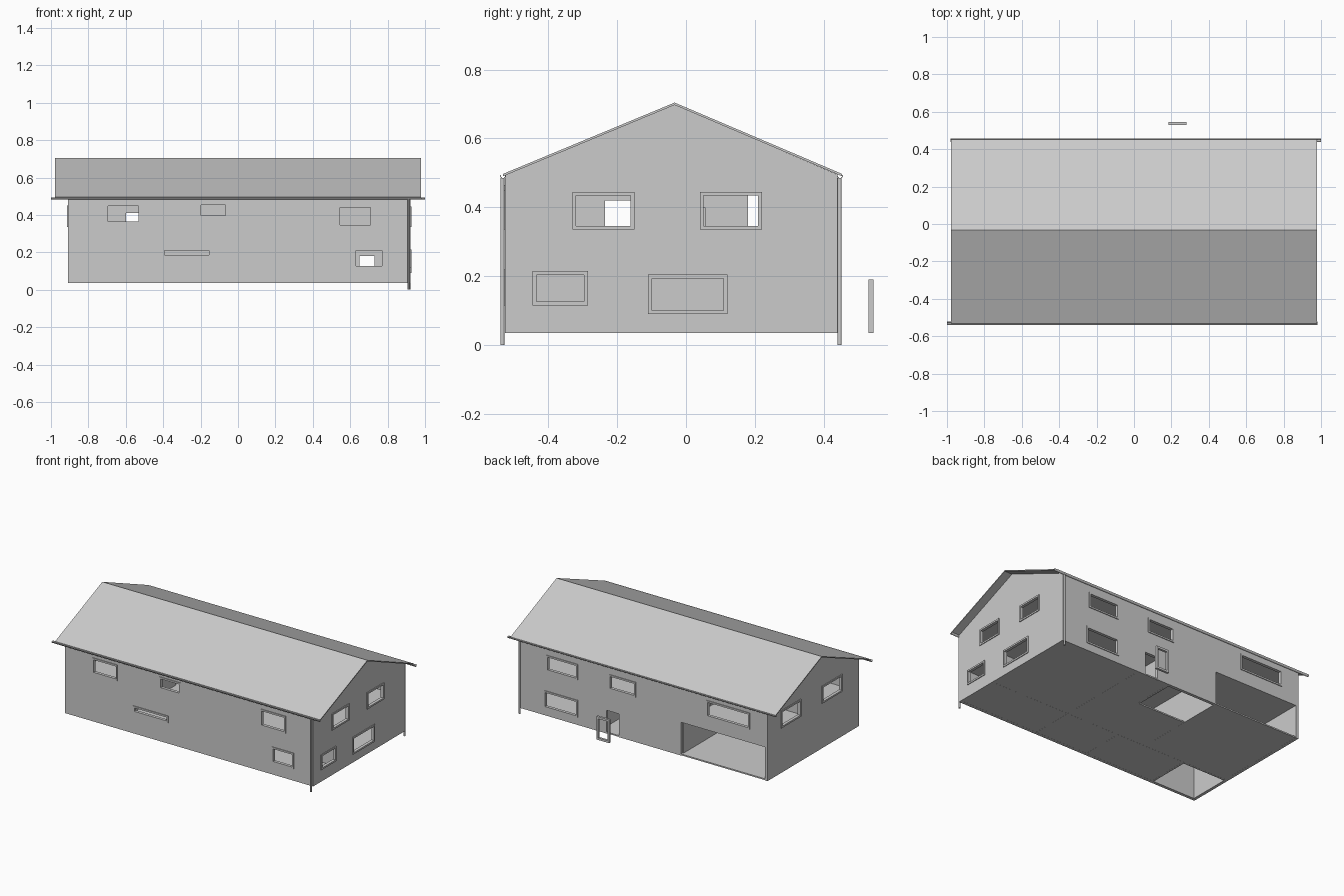
import bpy, bmesh, math
from mathutils import Vector

if "Cube" in bpy.data.objects:
    bpy.data.objects.remove(bpy.data.objects["Cube"])

X0, X1, Y0, Y1 = -0.91, 0.922, -0.525, 0.44   # outer wall faces
BASE, EAVE, RIDGE_Y, RIDGE_Z = 0.035, 0.495, -0.033, 0.698
T = 0.02                                       # wall thickness


def finish(name, bm):
    bmesh.ops.recalc_face_normals(bm, faces=bm.faces)
    me = bpy.data.meshes.new(name)
    bm.to_mesh(me)
    bm.free()
    ob = bpy.data.objects.new(name, me)
    bpy.context.collection.objects.link(ob)
    return ob


def panel(name, axis, pos, rect, thick, holes=(), peak=None):
    """Slab normal to axis, centred at pos; rect and holes are (u0, u1, v0, v1)."""
    def point(u, v):
        return {'x': (pos, u, v), 'y': (u, pos, v), 'z': (u, v, pos)}[axis]
    cuts = [rect, *holes]
    us = sorted({round(c, 4) for r in cuts for c in r[:2] if rect[0] <= c <= rect[1]})
    vs = sorted({round(c, 4) for r in cuts for c in r[2:] if rect[2] <= c <= rect[3]})
    bm = bmesh.new()
    grid = [[bm.verts.new(point(u, v)) for v in vs] for u in us]
    for i in range(len(us) - 1):
        for j in range(len(vs) - 1):
            cu, cv = (us[i] + us[i + 1]) / 2, (vs[j] + vs[j + 1]) / 2
            if not any(h[0] < cu < h[1] and h[2] < cv < h[3] for h in holes):
                bm.faces.new((grid[i][j], grid[i + 1][j], grid[i + 1][j + 1], grid[i][j + 1]))
    if peak:
        bm.faces.new([c[-1] for c in reversed(grid)] + [bm.verts.new(point(*peak))])
    bmesh.ops.delete(bm, geom=[v for v in bm.verts if not v.link_faces], context='VERTS')
    ob = finish(name, bm)
    mod = ob.modifiers.new("thickness", 'SOLIDIFY')
    mod.thickness, mod.offset = thick, 0
    return ob


def frame(name, axis, pos, r, bar=0.011, thick=0.02):
    panel(name, axis, pos, r, thick, [(r[0] + bar, r[1] - bar, r[2] + bar, r[3] - bar)])


def extrude_x(name, profile, x0, x1, closed=True):
    bm = bmesh.new()
    a = [bm.verts.new((x0, y, z)) for y, z in profile]
    b = [bm.verts.new((x1, y, z)) for y, z in profile]
    n = len(profile)
    for i in range(n if closed else n - 1):
        j = (i + 1) % n
        bm.faces.new((a[i], a[j], b[j], b[i]))
    if closed:
        bm.faces.new(a)
        bm.faces.new(b)
    return finish(name, bm)


# Outer walls with window openings and frames
front = [(-0.705, -0.52, 0.355, 0.46), (-0.21, -0.055, 0.385, 0.465),
         (0.535, 0.72, 0.335, 0.45), (-0.405, -0.145, 0.175, 0.22),
         (0.62, 0.78, 0.115, 0.22)]
back = [(0.49, 0.72, 0.335, 0.44), (0.49, 0.74, 0.085, 0.20),
        (0.06, 0.26, 0.335, 0.435), (-0.78, -0.46, 0.345, 0.455)]
right = [(-0.33, -0.15, 0.335, 0.445), (0.04, 0.22, 0.335, 0.445),
         (-0.445, -0.285, 0.115, 0.215), (-0.11, 0.12, 0.09, 0.205)]
left = [(0.09, 0.30, 0.335, 0.45), (-0.345, -0.13, 0.335, 0.45)]
door = (0.185, 0.28, BASE, 0.19)
garage = (X0, -0.27, BASE, 0.275)

h = T / 2
long_rect = (X0, X1, BASE, EAVE)
end_rect = (Y0, Y1, BASE, EAVE)
panel("front_wall", 'y', Y0 + h, long_rect, T, front)
panel("back_wall", 'y', Y1 - h, long_rect, T, back + [door, garage])
panel("right_gable_wall", 'x', X1 - h, end_rect, T, right, (RIDGE_Y, RIDGE_Z))
panel("left_gable_wall", 'x', X0 + h, end_rect, T, left, (RIDGE_Y, RIDGE_Z))
for side, axis, pos, wins in (("front", 'y', Y0, front), ("back", 'y', Y1, back),
                              ("right", 'x', X1, right), ("left", 'x', X0, left)):
    for r in wins:
        frame(side + "_window_frame", axis, pos + (0.005 if pos < 0 else -0.005), r)

# Door frame standing away from the wall
frame("door_frame", 'y', 0.5375, (0.185, 0.28, BASE, 0.19), 0.014, 0.015)

# Floors and attic ceiling
inner = (X0 + T, X1 - T, Y0 + T, Y1 - T)
panel("ground_floor", 'z', BASE + 0.005, (X0 + 0.002, X1 - 0.002, Y0 + 0.002, Y1 - 0.002), 0.009,
      [(-0.27, 0.09, 0.15, 0.438), (-0.908, -0.57, -0.523, -0.22)])
panel("upper_floor", 'z', 0.266, (X0 + T, X1 - T, Y0 + T, Y1), 0.018)
panel("attic_floor", 'z', 0.485, inner, 0.01)

# Inner walls with doorways
low, high = (BASE, 0.257), (0.275, 0.48)
panel("lower_spine_wall", 'y', -0.22, (X0 + T, X1 - T, *low), 0.012,
      [(0.65, 0.73, BASE, 0.18), (0.15, 0.23, BASE, 0.18)])
for x in (-0.27, 0.09, 0.33):
    y0 = 0.15 if x == 0.09 else -0.214
    panel("lower_cross_wall", 'x', x, (y0, Y1 - T, *low), 0.012)
for x in (-0.57, -0.06, 0.33):
    panel("lower_front_cross_wall", 'x', x, (Y0 + T, -0.226, *low), 0.012)
panel("upper_spine_wall", 'y', -0.04, (X0 + T, 0.71, *high), 0.012,
      [(-0.6, -0.52, 0.275, 0.41)])
for x in (-0.3, 0.33):
    panel("upper_cross_wall", 'x', x, (Y0 + T, 0.18, *high), 0.012,
          [(-0.235, -0.15, 0.275, 0.42), (-0.02, 0.055, 0.275, 0.40)])

# Roof: one thin folded section
extrude_x("roof", [(-0.531, 0.497), (RIDGE_Y, 0.704), (0.453, 0.497),
                   (0.453, 0.490), (RIDGE_Y, 0.697), (-0.531, 0.490)], -0.978, 0.978)

# Half-round gutters and downpipes
for side, y, x0, x1, px, py in (("front", -0.531, -1.0, 0.98, 0.912, -0.533),
                                ("back", 0.447, -0.98, 1.0, 0.915, 0.446)):
    arc = [(y + 0.009 * math.cos(a), 0.494 + 0.011 * math.sin(a))
           for a in (math.pi + math.pi * k / 8 for k in range(9))]
    gutter = extrude_x(side + "_gutter", arc, x0, x1, closed=False)
    gutter.modifiers.new("thickness", 'SOLIDIFY').thickness = 0.002
    bpy.ops.mesh.primitive_cylinder_add(vertices=12, radius=0.006, depth=0.485,
                                        location=(px, py, 0.2425))
    bpy.context.object.name = side + "_downpipe"
    bpy.ops.object.shade_smooth_by_angle()
